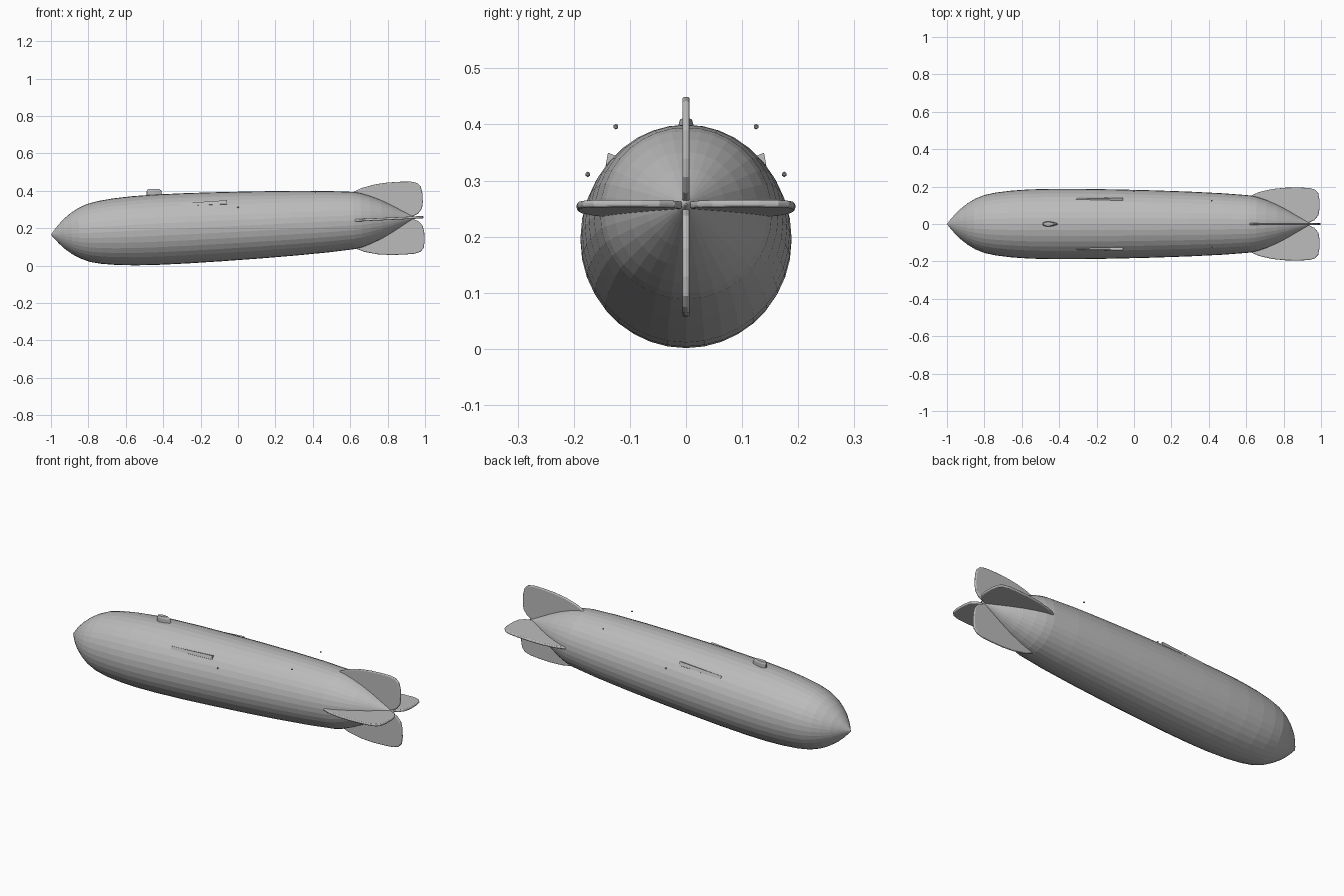
import bpy, bmesh, math
from mathutils import Matrix, Vector

cube = bpy.data.objects.get("Cube")
if cube:
    bpy.data.objects.remove(cube)

grey = bpy.data.materials.new("airship grey")
grey.use_nodes = True
GREY = (0.5, 0.5, 0.5, 1)
grey.diffuse_color = GREY
grey.node_tree.nodes["Principled BSDF"].inputs["Base Color"].default_value = GREY

# Hull frame: x runs from nose to tail, pitched slightly tail-up
FRAME = Matrix.Translation((0, 0, 0.2125)) @ Matrix.Rotation(-0.047, 4, "Y")


def finish(name, bm, matrix=Matrix()):
    bmesh.ops.recalc_face_normals(bm, faces=bm.faces)
    mesh = bpy.data.meshes.new(name)
    bm.to_mesh(mesh)
    bm.free()
    mesh.materials.append(grey)
    obj = bpy.data.objects.new(name, mesh)
    obj.matrix_world = FRAME @ matrix
    bpy.context.collection.objects.link(obj)
    return obj


def loft(name, rings, matrix=Matrix()):
    """Skin a list of equal-sized point rings and cap both ends."""
    bm = bmesh.new()
    rows = [[bm.verts.new(p) for p in ring] for ring in rings]
    n = len(rows[0])
    for a, b in zip(rows, rows[1:]):
        for i in range(n):
            j = (i + 1) % n
            bm.faces.new((a[i], a[j], b[j], b[i]))
    bm.faces.new(rows[0])
    bm.faces.new(rows[-1])
    return finish(name, bm, matrix)


# Envelope: lathe of (station, radius)
profile = [(-1, 0.002), (-0.985, 0.021), (-0.96, 0.050), (-0.93, 0.080),
           (-0.89, 0.111), (-0.85, 0.135), (-0.8, 0.155), (-0.74, 0.168),
           (-0.66, 0.178), (-0.56, 0.185), (-0.44, 0.188), (-0.28, 0.188),
           (-0.1, 0.185), (0.1, 0.180), (0.3, 0.173), (0.48, 0.164),
           (0.62, 0.153), (0.66, 0.145), (0.71, 0.128), (0.77, 0.102),
           (0.83, 0.070), (0.88, 0.040), (0.92, 0.017), (0.95, 0.002)]
SIDES = 36
angles = [2 * math.pi * i / SIDES for i in range(SIDES)]
loft("envelope", [[(s, r * math.sin(a), r * math.cos(a)) for a in angles]
                  for s, r in profile])

# Four rounded tail fins, each turned a quarter around the hull axis
outline = [(0.615, 0.147), (0.67, 0.171), (0.74, 0.187), (0.81, 0.194),
           (0.88, 0.195), (0.935, 0.193), (0.968, 0.184), (0.986, 0.165),
           (0.993, 0.13), (0.993, 0.08), (0.987, 0.047), (0.965, 0.02),
           (0.92, 0.0), (0.85, 0.0), (0.7, 0.06)]
HALF = 0.0065
for turn, name in enumerate(("top_fin", "right_fin", "bottom_fin", "left_fin")):
    fin = loft(name, [[(s, y, r) for s, r in outline] for y in (-HALF, HALF)],
               Matrix.Rotation(turn * math.pi / 2, 4, "X"))
    bevel = fin.modifiers.new("rounded rim", "BEVEL")
    bevel.width = 0.005
    bevel.segments = 3
    bevel.limit_method = "ANGLE"
    bevel.angle_limit = math.radians(60)

# Small lens-shaped pod on the crown
rings = []
for z, start, end, half in ((0.17, -0.482, -0.398, 0.013), (0.207, -0.48, -0.4, 0.013),
                            (0.218, -0.474, -0.414, 0.010)):
    ring = []
    for i in range(16):
        a = 2 * math.pi * i / 16
        x = (start + end) / 2 - math.cos(a) * (end - start) / 2
        taper = 1 + 0.35 * math.cos(a)
        ring.append((x, half * math.sin(a) * taper, z))
    rings.append(ring)
loft("crown_pod", rings)

# Ramp strips on both shoulders, rising toward the tail
for side, name in ((1, "left_ramp"), (-1, "right_ramp")):
    rings = [[(s, -0.013, 0.175), (s, 0.013, 0.175), (s, 0.013, low), (s, -0.004, high)]
             for s, low, high in ((-0.303, 0.187, 0.190), (-0.053, 0.186, 0.197))]
    ramp = loft(name, [[(x, side * y, z) for x, y, z in ring] for ring in rings],
                Matrix.Rotation(-side * math.radians(46), 4, "X"))

# Small marker beads standing off the hull
for side, label in ((1, "left"), (-1, "right")):
    for place, pos in (("mid", (0.0, 0.175, 0.311)), ("aft", (0.415, 0.125, 0.396))):
        bm = bmesh.new()
        bmesh.ops.create_icosphere(bm, subdivisions=1, radius=0.005)
        centre = Vector((pos[0], side * pos[1], pos[2]))
        finish(f"{label}_{place}_bead", bm, Matrix.Translation(FRAME.inverted() @ centre))
